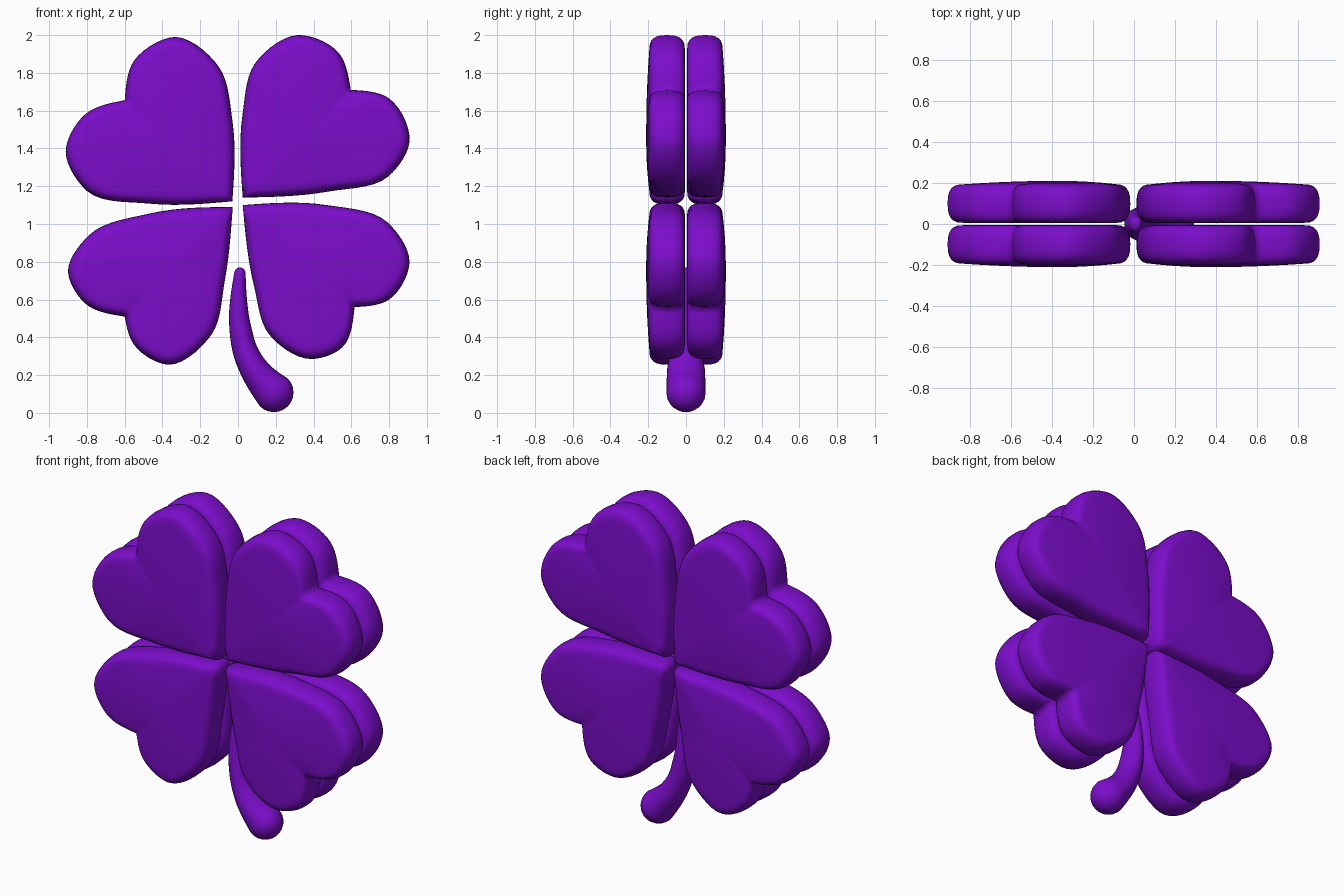
import bpy, bmesh, math
from mathutils import Vector

if "Cube" in bpy.data.objects:
    bpy.data.objects.remove(bpy.data.objects["Cube"])

purple = bpy.data.materials.new("purple")
purple.diffuse_color = (0.2, 0.004, 0.6, 1)
purple.use_nodes = True
purple.node_tree.nodes["Principled BSDF"].inputs["Base Color"].default_value = purple.diffuse_color


def spline(pts, n):
    """Smooth open curve through points, tangents weighted by spacing."""
    pts = [Vector(p) for p in pts]
    h = [(b - a).length for a, b in zip(pts, pts[1:])]
    v = [(b - a) / s for a, b, s in zip(pts, pts[1:], h)]
    mid = [(v[i] * h[i + 1] + v[i + 1] * h[i]) / (h[i] + h[i + 1]) for i in range(len(h) - 1)]
    m = [v[0] * 1.5 - mid[0] * .5] + mid + [v[-1] * 1.5 - mid[-1] * .5]
    out = []
    for i, s in enumerate(h):
        for k in range(n):
            t = k / n
            w = t * t * (3 - 2 * t)
            out.append(pts[i] * (1 - w) + pts[i + 1] * w
                       + (m[i] * (t * (1 - t) ** 2) - m[i + 1] * (t * t * (1 - t))) * s)
    return out + [pts[-1]]


def skin(name, rings, start, end):
    """Closed surface through rings, with a pole at each end."""
    bm = bmesh.new()
    loops = [[bm.verts.new(p) for p in r] for r in rings]
    n = len(loops[0])
    for a, b in zip(loops, loops[1:]):
        for i in range(n):
            j = (i + 1) % n
            bm.faces.new((a[i], a[j], b[j], b[i]))
    for pole, ring in ((start, loops[0]), (end, loops[-1])):
        v = bm.verts.new(pole)
        for i in range(n):
            bm.faces.new((v, ring[i], ring[(i + 1) % n]))
    bmesh.ops.recalc_face_normals(bm, faces=bm.faces)
    for f in bm.faces:
        f.smooth = True
    me = bpy.data.meshes.new(name)
    bm.to_mesh(me)
    bm.free()
    me.materials.append(purple)
    ob = bpy.data.objects.new(name, me)
    bpy.context.collection.objects.link(ob)
    return ob


def heart_leaf(name, tip, side_a, notch, side_b):
    """Puffy heart: rounded rim, domed outer face, mirrored second layer."""
    pts = spline([tip] + side_a + [notch], 7)[:-1] + spline([notch] + side_b + [tip], 7)[:-1]
    c = Vector(tip).lerp(Vector(notch), .6)
    section = []
    for k in range(-6, 7):
        a = math.pi * k / 12
        y = .1 + math.copysign(.094 * abs(math.sin(a)) ** .75, a)
        section.append((.075 * (1 - abs(math.cos(a)) ** .75), 1, y))
    section += [(.075, s, .211 - .017 * s * s) for s in (.8, .55, .3)]
    rings = []
    for inset, scale, y in section:
        ring = []
        for p in pts:
            d = p - c
            q = c + d * (1 - inset / d.length) * scale
            ring.append((q.x, y, q.y))
        rings.append(ring)
    leaf = skin(name, rings, (c.x, .006, c.y), (c.x, .211, c.y))
    mod = leaf.modifiers.new("front_layer", 'MIRROR')
    mod.use_axis = (False, True, False)
    mod.use_mirror_merge = False


# Four leaves, outlines in the front plane
heart_leaf("upper_left_leaf", (-.03, 1.12),
           [(-.03, 1.55), (-.10, 1.83), (-.33, 1.99), (-.55, 1.865)], (-.60, 1.655),
           [(-.81, 1.58), (-.912, 1.385), (-.80, 1.175), (-.47, 1.108)])
heart_leaf("upper_right_leaf", (.025, 1.14),
           [(.024, 1.58), (.09, 1.85), (.315, 2.0), (.53, 1.91)], (.597, 1.71),
           [(.80, 1.665), (.908, 1.435), (.80, 1.255), (.48, 1.172)])
heart_leaf("lower_left_leaf", (-.028, 1.09),
           [(-.47, 1.055), (-.79, .94), (-.90, .75), (-.81, .58)], (-.60, .51),
           [(-.55, .36), (-.37, .255), (-.14, .415), (-.07, .70)])
heart_leaf("lower_right_leaf", (.025, 1.1),
           [(.47, 1.1), (.79, 1.01), (.908, .80), (.80, .60)], (.617, .56),
           [(.55, .345), (.39, .285), (.165, .415), (.085, .67)])

# Curved stem: x, z, radius; a little deeper than wide
path = spline([(.01, .74, .03), (.012, .45, .058), (.045, .31, .068),
               (.10, .21, .08), (.19, .108, .104)], 6)


def stem_ring(p, tangent, shrink=1, shift=0):
    n = Vector((-tangent.y, tangent.x))
    o = Vector((p[0], p[1])) + tangent * shift
    depth = min(p[2] * 1.3, .09 + p[2] * .14)
    ring = []
    for k in range(24):
        a = math.tau * k / 24
        q = o + n * math.cos(a) * p[2] * shrink
        ring.append((q.x, math.sin(a) * depth * shrink, q.y))
    return ring


tans = []
for i in range(len(path)):
    d = path[min(i + 1, len(path) - 1)] - path[max(i - 1, 0)]
    tans.append(Vector((d[0], d[1])).normalized())
angles = [math.radians(15 * k) for k in range(1, 6)]
first, last = path[0], path[-1]
rings = [stem_ring(first, tans[0], math.cos(a), -first[2] * math.sin(a)) for a in reversed(angles)]
rings += [stem_ring(p, t) for p, t in zip(path, tans)]
rings += [stem_ring(last, tans[-1], math.cos(a), last[2] * math.sin(a)) for a in angles]
top = Vector((first[0], first[1])) - tans[0] * first[2]
foot = Vector((last[0], last[1])) + tans[-1] * last[2]
skin("stem", rings, (top.x, 0, top.y), (foot.x, 0, foot.y))
